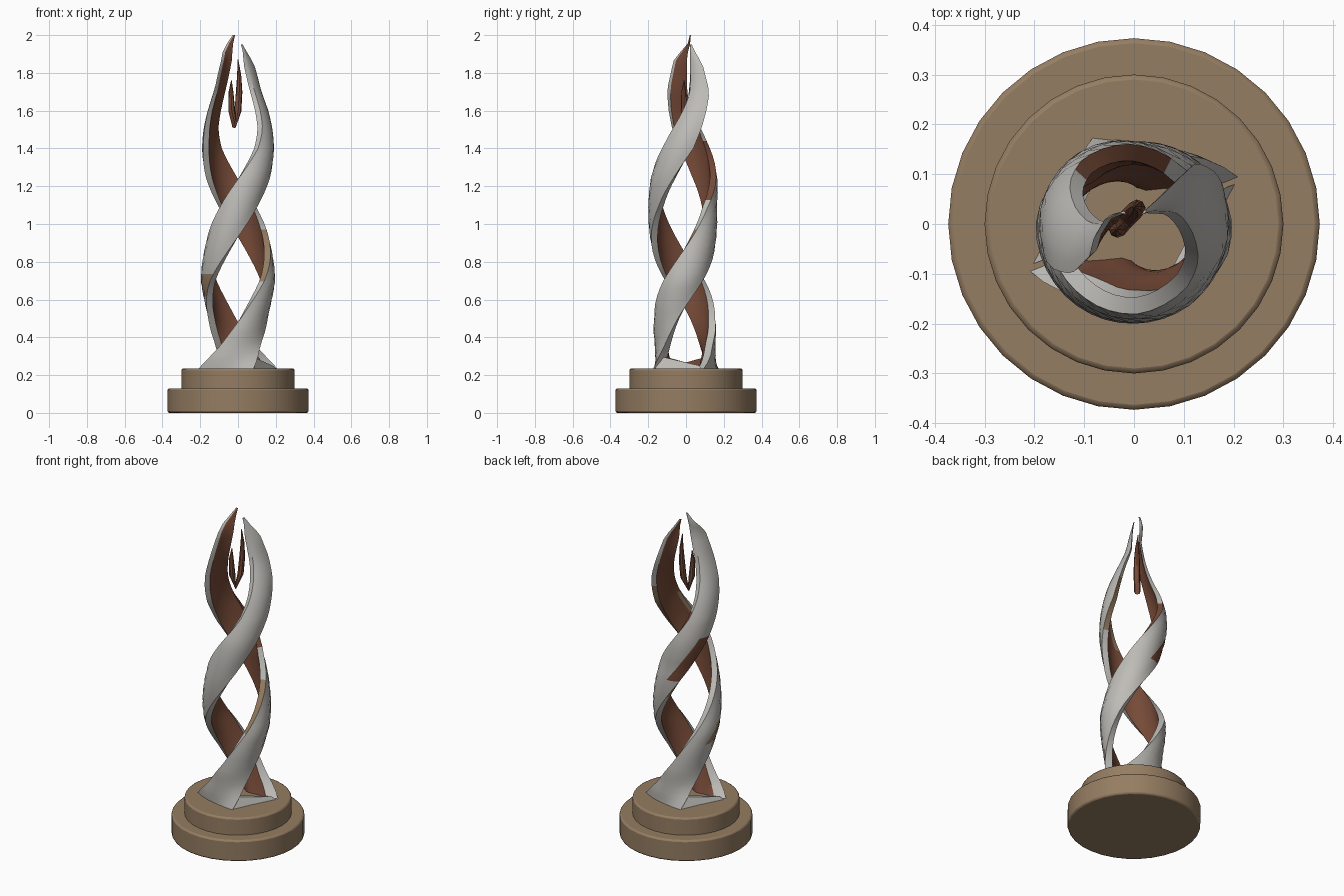
import bpy, bmesh, math

if "Cube" in bpy.data.objects:
    bpy.data.objects.remove(bpy.data.objects["Cube"])


def material(name, rgb):
    m = bpy.data.materials.new(name)
    m.diffuse_color = (*rgb, 1.0)
    m.use_nodes = True
    m.node_tree.nodes["Principled BSDF"].inputs["Base Color"].default_value = m.diffuse_color
    return m


GREY = material("pale_grey", (0.52, 0.505, 0.475))
BROWN = material("red_brown", (0.18, 0.068, 0.038))
TAN = material("tan", (0.30, 0.205, 0.122))


def finish(obj, angle=35):
    bpy.ops.object.select_all(action='DESELECT')
    obj.select_set(True)
    bpy.context.view_layer.objects.active = obj
    bpy.ops.object.shade_smooth_by_angle(angle=math.radians(angle))


def mesh_object(name, bm, mats):
    bmesh.ops.recalc_face_normals(bm, faces=bm.faces)
    mesh = bpy.data.meshes.new(name)
    bm.to_mesh(mesh)
    bm.free()
    for m in mats:
        mesh.materials.append(m)
    obj = bpy.data.objects.new(name, mesh)
    bpy.context.collection.objects.link(obj)
    finish(obj)
    return obj


# Stepped round base
def disc(name, radius, z0, z1):
    bpy.ops.mesh.primitive_cylinder_add(vertices=32, radius=radius, depth=z1 - z0,
                                        location=(0, 0, (z0 + z1) / 2))
    obj = bpy.context.object
    obj.name = name
    obj.data.materials.append(TAN)
    bevel = obj.modifiers.new("soft_rim", 'BEVEL')
    bevel.width, bevel.segments = 0.01, 2
    finish(obj)


disc("base_lower", 0.373, 0.0, 0.13)
disc("base_upper", 0.30, 0.12, 0.235)

# Ribbon profile: height, angle, outer radius, half spread, edge flare, edge tilt, y shift, thickness
KEYS = [
    (0.225, -292, 0.165, 46, 0.30, -0.12, 0.0, 0.095),
    (0.36, -262, 0.158, 40, 0.04, -0.03, -0.005, 0.06),
    (0.50, -229, 0.172, 36, -0.06, 0.0, -0.007, 0.047),
    (0.70, -182, 0.198, 36, -0.10, 0.0, -0.01, 0.045),
    (1.085, -90, 0.182, 37, -0.10, 0.0, -0.018, 0.045),
    (1.25, -52, 0.190, 35, -0.08, 0.02, -0.01, 0.045),
    (1.40, -19, 0.188, 31, -0.06, 0.06, 0.0, 0.043),
    (1.50, -4, 0.176, 27, -0.02, 0.12, 0.004, 0.04),
    (1.60, 10, 0.154, 22, 0.0, 0.22, 0.008, 0.037),
    (1.70, 24, 0.128, 18, 0.0, 0.30, 0.012, 0.033),
    (1.85, 28, 0.080, 13, 0.0, 0.40, 0.013, 0.024),
    (1.95, 0, 0.028, 6, 0.0, 0.10, 0.012, 0.009),
]


def sample(z):
    for a, b in zip(KEYS, KEYS[1:]):
        if z <= b[0] + 1e-6:
            t = (z - a[0]) / (b[0] - a[0])
            return [p + (q - p) * t for p, q in zip(a, b)]
    return list(KEYS[-1])


def ribbon(name, turn, tip, tip_twist, paint):
    rings, across = 44, 7
    z_low, z_high = KEYS[0][0], KEYS[-1][0]
    bm = bmesh.new()
    loops = []
    for i in range(rings + 1):
        z, angle, radius, spread, flare, tilt, shift, thick = sample(z_low + (z_high - z_low) * i / rings)
        if z > 1.85:                      # lean the point sideways
            angle += tip_twist * (z - 1.85) / 0.1
        if z > 1.6:                       # stretch the upper end to the tip height
            z = 1.6 + (z - 1.6) * (tip - 1.6) / (z_high - 1.6)
        us = [2 * k / (across - 1) - 1 for k in range(across)]
        section = [(u, 0) for u in us] + [(u, thick * (1 - 0.25 * u * u)) for u in reversed(us)]
        loop = []
        for u, depth in section:
            a = math.radians(angle + turn + spread * u)
            r = radius * (1 + flare * u * u + tilt * u) - depth
            loop.append(bm.verts.new((r * math.cos(a), r * math.sin(a) + shift, z)))
        loops.append(loop)
    n = 2 * across
    for lo, hi in zip(loops, loops[1:]):
        for k in range(n):
            f = bm.faces.new((lo[k], lo[(k + 1) % n], hi[(k + 1) % n], hi[k]))
            z = f.calc_center_median().z
            # brown inside, grey outside and on the rims
            f.material_index = 1 if across <= k < n - 1 else 0
            # painted strips: first and last strip, height range, colour slot
            for first, last, z0, z1, slot in paint:
                if first <= k <= last and z0 < z < z1:
                    f.material_index = slot
    bm.faces.new(loops[0])
    bm.faces.new(loops[-1])
    mesh_object(name, bm, (GREY, BROWN, TAN))


# strips 0-5 outside, 6 lower rim, 7-12 inside, 13 upper rim
ribbon("ribbon_right", 0, 1.95, 30, [(3, 5, 0.62, 0.74, 2), (6, 6, 1.25, 1.5, 2),
                                     (12, 12, 1.2, 1.45, 2)])
ribbon("ribbon_left", 180, 2.0, -27, [(4, 5, 1.0, 1.3, 1), (6, 6, 0.9, 1.1, 2),
                                      (13, 13, 0.7, 0.98, 2), (13, 13, 1.12, 1.45, 1)])

# Low sloping walls joining the two ribbon feet
for side, sign in (("right", 1), ("left", -1)):
    bm = bmesh.new()
    ends = []
    for (x, y), top in (((0.085, -0.165), 0.30), ((0.215, 0.085), 0.25)):
        quad = [(x, y, 0.225), (x * 0.85, y * 0.85, top),
                (x * 0.72, y * 0.72, top), (x * 0.72, y * 0.72, 0.225)]
        ends.append([bm.verts.new((sign * px, sign * py, pz)) for px, py, pz in quad])
    for k in range(4):
        f = bm.faces.new((ends[0][k], ends[0][(k + 1) % 4], ends[1][(k + 1) % 4], ends[1][k]))
        f.material_index = 1 if k == 2 else 0
    for end in ends:
        bm.faces.new(end)
    mesh_object("foot_wall_" + side, bm, (GREY, BROWN))

# Small forked flame hanging between the tips
path = [(-0.035, -0.010, 1.76, 0.1), (-0.037, -0.012, 1.70, 0.7), (-0.033, -0.010, 1.60, 1.0),
        (-0.020, 0.005, 1.525, 1.0), (0.000, 0.025, 1.60, 1.0), (0.006, 0.032, 1.70, 0.95),
        (0.006, 0.035, 1.79, 0.6), (0.000, 0.035, 1.87, 0.1)]
curve = bpy.data.curves.new("inner_flame", 'CURVE')
curve.dimensions = '3D'
curve.bevel_depth = 0.018
curve.bevel_resolution = 2
curve.use_fill_caps = True
spline = curve.splines.new('POLY')
spline.points.add(len(path) - 1)
for point, (x, y, z, r) in zip(spline.points, path):
    point.co = (x, y, z, 1)
    point.radius = r
curve.materials.append(BROWN)
flame = bpy.data.objects.new("inner_flame", curve)
bpy.context.collection.objects.link(flame)
bpy.ops.object.select_all(action='DESELECT')
flame.select_set(True)
bpy.context.view_layer.objects.active = flame
bpy.ops.object.convert(target='MESH')
finish(bpy.context.object)
